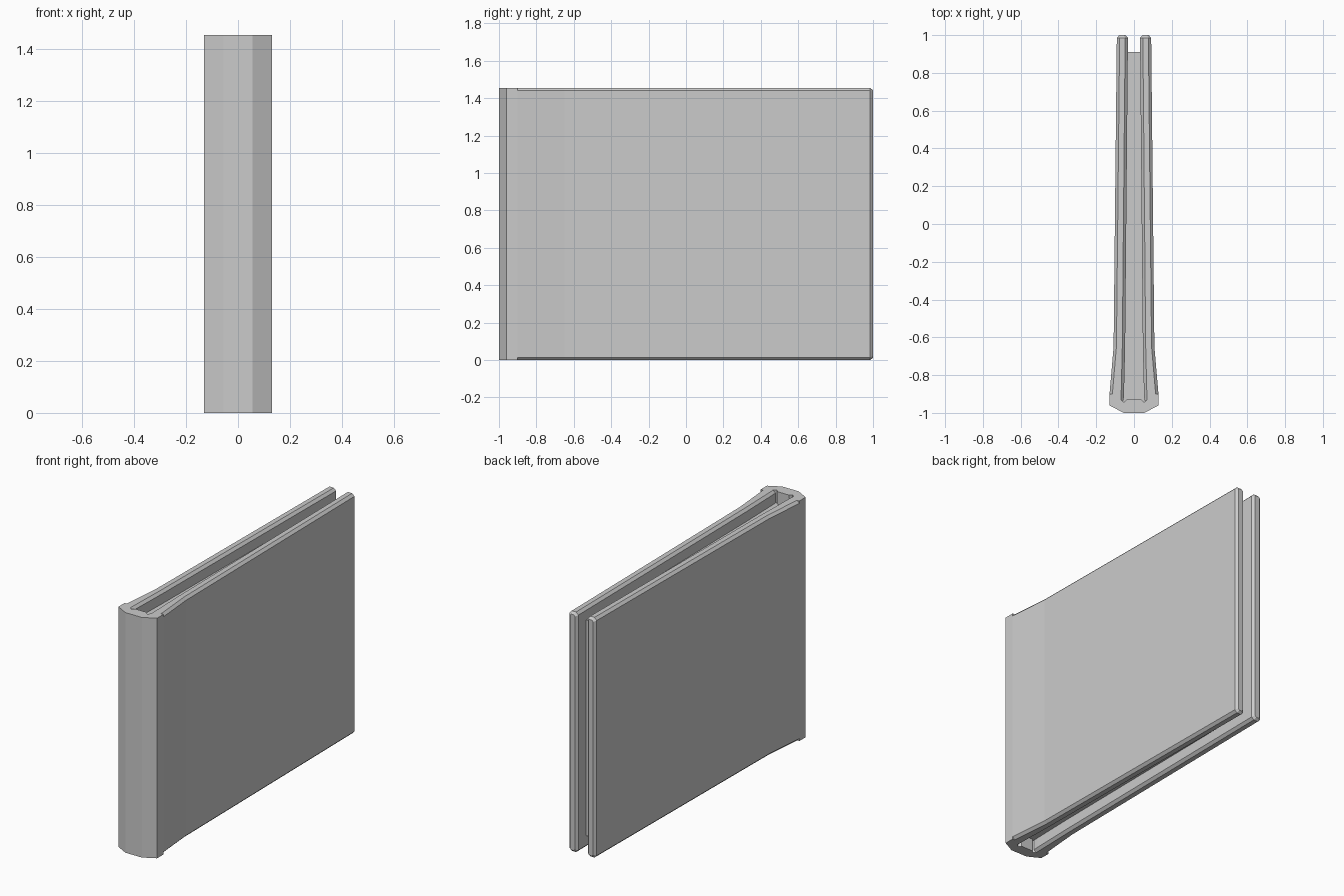
import bpy

if "Cube" in bpy.data.objects:
    bpy.data.objects.remove(bpy.data.objects["Cube"])

H = 1.455


def make_object(name, verts, faces):
    mesh = bpy.data.meshes.new(name)
    mesh.from_pydata(verts, [], faces)
    obj = bpy.data.objects.new(name, mesh)
    bpy.context.collection.objects.link(obj)
    return obj


def loft(name, rings):
    """Skin a list of equal-length closed rings and cap both ends."""
    n = len(rings[0])
    verts = [v for ring in rings for v in ring]
    faces = [(r * n + i, r * n + (i + 1) % n, (r + 1) * n + (i + 1) % n, (r + 1) * n + i)
             for r in range(len(rings) - 1) for i in range(n)]
    faces += [tuple(reversed(range(n))), tuple(range(len(verts) - n, len(verts)))]
    obj = make_object(name, verts, faces)
    bpy.context.view_layer.objects.active = obj
    obj.select_set(True)
    bpy.ops.object.mode_set(mode='EDIT')
    bpy.ops.mesh.select_all(action='SELECT')
    bpy.ops.mesh.normals_make_consistent(inside=False)
    bpy.ops.object.mode_set(mode='OBJECT')
    obj.select_set(False)
    return obj


def prism(name, outline, z0, z1):
    return loft(name, [[(x, y, z) for x, y in outline] for z in (z0, z1)])


def mirrored(half):
    return half + [(-x, y) for x, y in reversed(half)]


def cover_ring(y, inner, outer, inset=0.0):
    """Board cross-section with bevelled top and bottom edges."""
    a, b = inner + inset, outer - inset
    c = 0.015 - inset * 0.5
    z0, z1 = inset, H - inset
    return [(x, y, z) for x, z in (
        (a, z0 + c), (a + c, z0), (b - c, z0), (b, z0 + c),
        (b, z1 - c), (b - c, z1), (a + c, z1), (a, z1 - c))]


# Spine: faceted outside, shallow corner grooves inside
prism("spine", mirrored([
    (0.055, -1.0), (0.13, -0.96), (0.13, -0.90), (0.112, -0.90),
    (0.09, -0.92), (0.07, -0.93), (0.053, -0.945), (0.04, -0.93)]), 0, H)

# Pair of tapering bevelled boards, flared towards the spine
cover = loft("covers", [
    cover_ring(-0.935, 0.055, 0.1295),
    cover_ring(-0.90, 0.053, 0.1295),
    cover_ring(-0.65, 0.047, 0.108),
    cover_ring(0.985, 0.032, 0.091),
    cover_ring(1.0, 0.032, 0.091, 0.013)])
cover.modifiers.new("other_board", 'MIRROR').use_axis = (True, False, False)

# Recessed page block between the boards
prism("page_block", mirrored([
    (0.06, -0.94), (0.052, -0.65), (0.037, 0.91)]), 0.075, H - 0.075)
